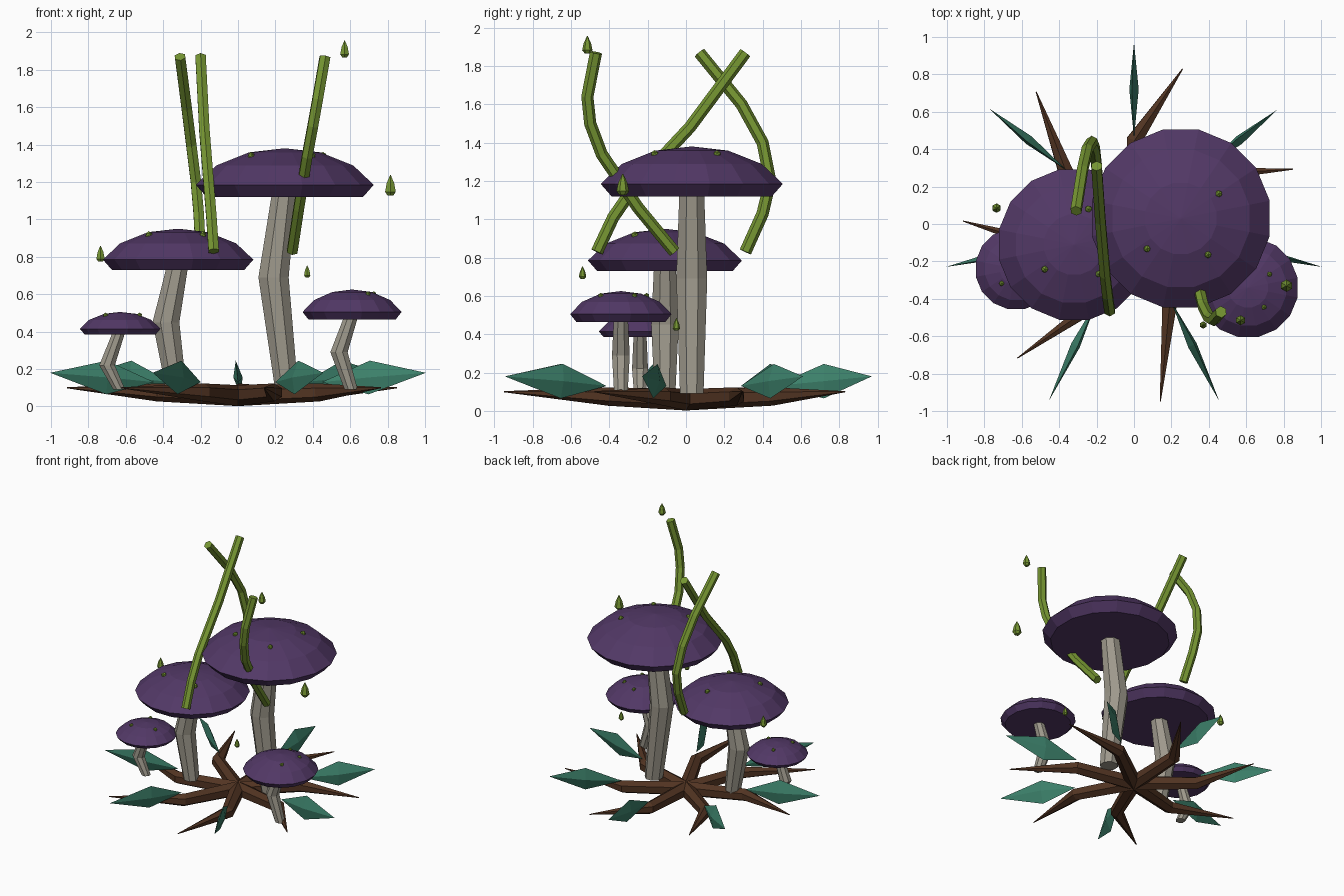
import bpy, bmesh, math
from mathutils import Vector

if "Cube" in bpy.data.objects:
    bpy.data.objects.remove(bpy.data.objects["Cube"])


def material(name, rgb):
    m = bpy.data.materials.new(name)
    lin = [(c / 255 / 12.92) if c < 11 else ((c / 255 + 0.055) / 1.055) ** 2.4 for c in rgb]
    m.diffuse_color = (*lin, 1)
    m.use_nodes = True
    m.node_tree.nodes["Principled BSDF"].inputs["Base Color"].default_value = m.diffuse_color
    return m


PURPLE = material("cap purple", (82, 56, 102))
STONE = material("stem grey", (158, 153, 140))
BROWN = material("root brown", (82, 52, 34))
TEAL = material("leaf teal", (60, 128, 106))
GREEN = material("vine green", (118, 150, 50))


def finish(name, bm, mat):
    bmesh.ops.recalc_face_normals(bm, faces=bm.faces)
    mesh = bpy.data.meshes.new(name)
    bm.to_mesh(mesh)
    bm.free()
    mesh.materials.append(mat)
    ob = bpy.data.objects.new(name, mesh)
    bpy.context.collection.objects.link(ob)
    return ob


def loft(name, points, radii, sides, mat, level=False):
    """Closed tube through points; level keeps every ring horizontal."""
    pts = [Vector(p) for p in points]
    bm = bmesh.new()
    rings = []
    u = Vector((1, 0, 0))
    for i, (p, r) in enumerate(zip(pts, radii)):
        t = (pts[min(i + 1, len(pts) - 1)] - pts[max(i - 1, 0)]).normalized()
        if level:
            t = Vector((0, 0, 1))
        if i == 0 and abs(t.x) > 0.7:
            u = Vector((0, 1, 0))
        u = (u - t * u.dot(t)).normalized()
        v = t.cross(u)
        angles = [2 * math.pi * (k + 0.5) / sides for k in range(sides)]
        rings.append([bm.verts.new(p + r * (u * math.cos(a) + v * math.sin(a))) for a in angles])
    for a, b in zip(rings, rings[1:]):
        for k in range(sides):
            n = (k + 1) % sides
            bm.faces.new((a[k], a[n], b[n], b[k]))
    bm.faces.new(rings[0])
    bm.faces.new(rings[-1])
    return finish(name, bm, mat)


def blob(name, pos, r):
    bm = bmesh.new()
    bmesh.ops.create_icosphere(bm, subdivisions=1, radius=r)
    bmesh.ops.translate(bm, verts=bm.verts, vec=pos)
    return finish(name, bm, GREEN)


# Mushroom cap profile: radius share, height share above the rim
DOME = [(1, 0), (0.77, 0.53), (0.40, 0.89), (0.01, 1)]


def mushroom(size, x, y, r, under, rim, top, stem_r, base, mid, mid_z, spots):
    heights = [under, rim] + [rim + (top - rim) * h for _, h in DOME[1:]]
    radii = [r * 0.88] + [r * s for s, _ in DOME]
    loft(size + "_cap", [(x, y, z) for z in heights], radii, 16, PURPLE, level=True)
    loft(size + "_stem", [(base, y, 0.09), (mid, y, mid_z), (x - 0.004, y, under + 0.02)],
         [stem_r * 0.95, stem_r * 1.25, stem_r], 8, STONE, level=True)
    # spots sit on the upper dome at about half the radius
    for deg in spots:
        a = math.radians(deg)
        blob(size + "_spot", (x + r * 0.5 * math.cos(a), y + r * 0.5 * math.sin(a),
                              rim + (top - rim) * 0.8), 0.02 if r > 0.3 else 0.015)


mushroom("large", 0.25, 0.03, 0.485, 1.12, 1.185, 1.38, 0.07, 0.26, 0.19, 0.69, (33, 222, 307))
mushroom("medium", -0.32, -0.11, 0.41, 0.73, 0.785, 0.95, 0.062, -0.33, -0.385, 0.45, (68, 220, 310))
mushroom("small", -0.63, -0.24, 0.22, 0.385, 0.415, 0.505, 0.036, -0.635, -0.70, 0.22, (110, 225, 340))
mushroom("side", 0.61, -0.34, 0.27, 0.465, 0.505, 0.625, 0.04, 0.605, 0.54, 0.29, (32, 95, 309))

# Roots: bent, tapering spikes around the centre
for deg, length in ((19, 0.90), (72.6, 0.87), (126.5, 0.88), (179, 0.915),
                    (229, 0.95), (278.4, 0.96), (328, 0.9)):
    a, b = math.radians(deg), math.radians(deg + 17)
    loft("root", [(0, 0, 0.058), (0.45 * math.cos(b), 0.45 * math.sin(b), 0.075),
                  (length * math.cos(a), length * math.sin(a), 0.10)],
         [0.056, 0.048, 0.003], 6, BROWN)

# Leaves: upright faceted diamond blades
for k, reach in enumerate((0.97, 0.99, 1.03, 1.05, 1.05, 1.03, 0.98)):
    a = math.radians(90 + k * 360 / 7)
    d, s = Vector((math.cos(a), math.sin(a), 0)), Vector((-math.sin(a), math.cos(a), 0))
    up = Vector((0, 0, 1))
    bm = bmesh.new()
    base = bm.verts.new(d * 0.46 + up * 0.13)
    tip = bm.verts.new(d * reach + up * 0.18)
    m = d * 0.72
    ring = [bm.verts.new(p) for p in (m + up * 0.245 + s * 0.012, m + s * 0.025 + up * 0.155,
                                      m + up * 0.065 - s * 0.012, m - s * 0.025 + up * 0.155)]
    for i in range(4):
        bm.faces.new((ring[i], ring[(i + 1) % 4], tip))
        bm.faces.new((ring[(i + 1) % 4], ring[i], base))
    finish("leaf", bm, TEAL)

# Floating vines
VINES = [
    [(-0.13, -0.465, 0.83), (-0.142, -0.38, 1.01), (-0.155, -0.27, 1.17),
     (-0.18, 0.02, 1.48), (-0.2, 0.31, 1.87)],
    [(-0.2, 0.31, 0.83), (-0.21, 0.40, 1.03), (-0.225, 0.44, 1.2),
     (-0.25, 0.40, 1.4), (-0.275, 0.29, 1.6), (-0.31, 0.07, 1.87)],
    [(0.29, -0.06, 0.83), (0.325, -0.25, 1.06), (0.37, -0.44, 1.34),
     (0.40, -0.50, 1.5), (0.425, -0.515, 1.64), (0.465, -0.47, 1.87)],
]
for path in VINES:
    loft("vine", path, [0.032] * len(path), 6, GREEN)

# Drifting spores: small pointed buds
for x, y, z, s in ((0.57, -0.515, 1.91, 0.9), (0.815, -0.33, 1.18, 1.1), (-0.735, 0.085, 0.815, 0.85),
                   (0.37, -0.54, 0.72, 0.65), (0.6, -0.05, 0.45, 0.65)):
    loft("spore", [(x, y, z + s * h) for h in (-0.048, -0.03, 0.012, 0.052)],
         [s * r for r in (0.016, 0.03, 0.021, 0.002)], 6, GREEN, level=True)
